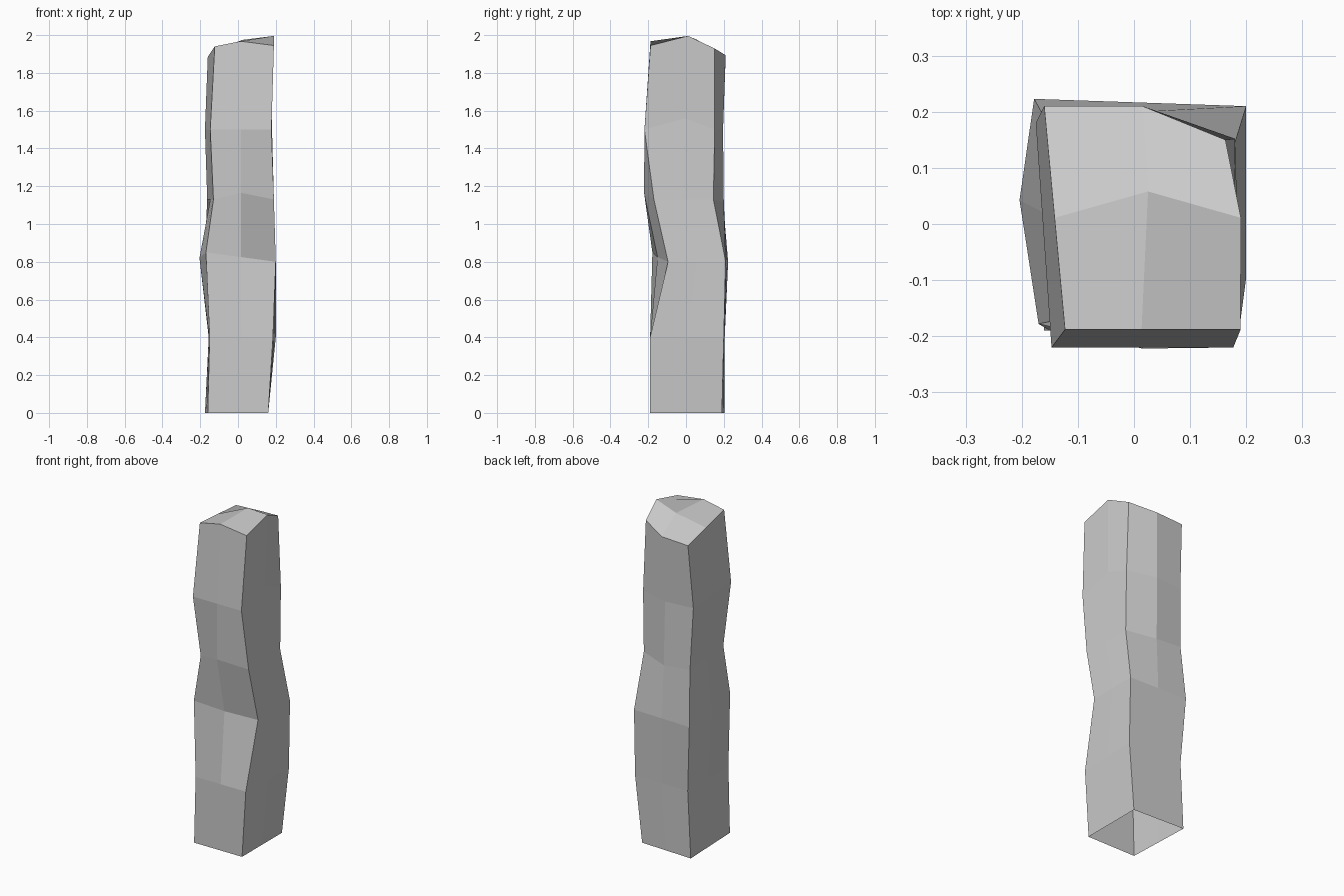
import bpy
import bmesh
from mathutils import Vector

if "Cube" in bpy.data.objects:
    bpy.data.objects.remove(bpy.data.objects["Cube"])

# Square cross-sections up the pillar: height, then corners
# front-left, front-right, back-right, back-left
LEVELS = [
    (0.00, (-.16, -.19), (.16, -.19), (.16, .19), (-.175, .205)),
    (0.40, (-.15, -.19), (.185, -.19), (.20, .20), (-.155, .205)),
    (0.80, (-.17, -.178), (.20, -.095), (.20, .21), (-.178, .223)),
    (1.13, (-.13, -.17), (.19, -.17), (.18, .145), (-.163, .195)),
    (1.50, (-.147, -.22), (.177, -.22), (.18, .152), (-.175, .18)),
    (1.94, (-.123, -.188), (.19, -.188), (.163, .15), (-.16, .21)),
]

# Chipped look: nudges per level. Ring index runs FL, F, FR, R, BR, B, BL, L
NUDGE = {
    (2, 0): (0, 0, .05), (2, 7): (-.03, .02, -.005), (2, 1): (0, -.014, 0),
    (3, 1): (-.015, -.052, .035), (3, 5): (0, .03, -.015),
    (4, 3): (0, .03, .06), (4, 5): (0, .03, 0),
    (5, 1): (-.02, 0, .025), (5, 2): (0, 0, .005), (5, 3): (.014, .03, .058),
    (5, 4): (0, 0, -.01), (5, 5): (.014, .03, -.014), (5, 6): (0, 0, -.055),
    (5, 7): (0, 0, 0),
}


def ring(level):
    """Corners with a midpoint on each side, then nudged."""
    z, *xy = LEVELS[level]
    corners = [Vector((x, y, z + NUDGE.get((level, 2 * i), (0, 0, 0))[2]))
               for i, (x, y) in enumerate(xy)]
    pts = []
    for i, c in enumerate(corners):
        mid = (c + corners[(i + 1) % 4]) / 2
        pts += [c, mid + Vector(NUDGE.get((level, 2 * i + 1), (0, 0, 0)))]
    return pts


bm = bmesh.new()
rings = [[bm.verts.new(p) for p in ring(k)] for k in range(len(LEVELS))]

# Side walls (the underside stays open)
for low, high in zip(rings, rings[1:]):
    for i in range(8):
        j = (i + 1) % 8
        bm.faces.new((low[i], low[j], high[j], high[i]))

# Uneven cap: four quads around a centre point
top = rings[-1]
centre = bm.verts.new((.025, .058, 1.975))
for i in range(0, 8, 2):
    bm.faces.new((top[i - 1], top[i], top[i + 1], centre))

mesh = bpy.data.meshes.new("stone_pillar")
bm.to_mesh(mesh)
bm.free()
pillar = bpy.data.objects.new("stone_pillar", mesh)
bpy.context.collection.objects.link(pillar)
